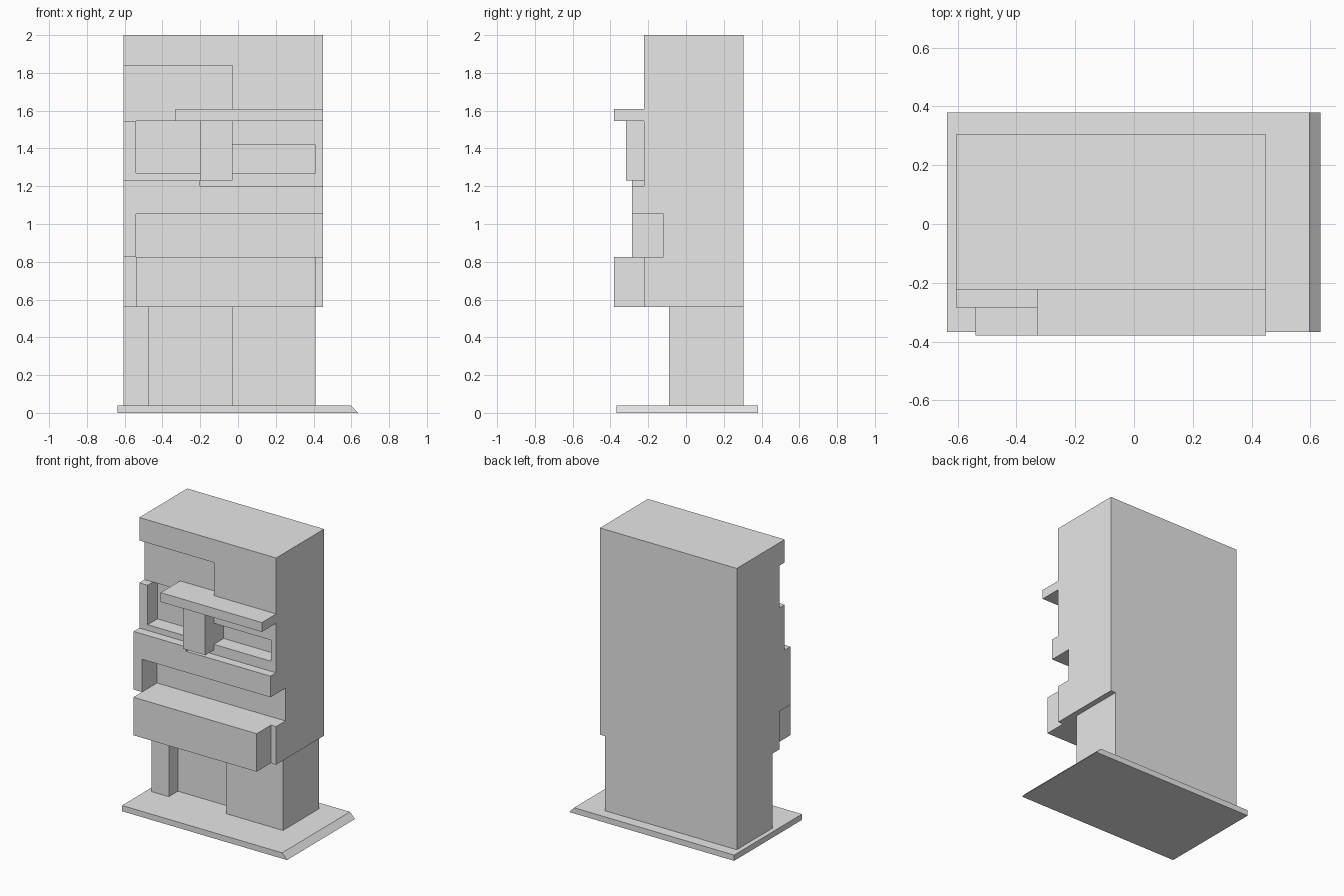
import bpy
import bmesh
from mathutils import Vector

default_cube = bpy.data.objects.get("Cube")
if default_cube:
    bpy.data.objects.remove(default_cube, do_unlink=True)

# Single plain grey material
GREY = (0.8, 0.8, 0.8, 1.0)
grey = bpy.data.materials.new("plain grey")
grey.use_nodes = True
grey.diffuse_color = GREY
grey.node_tree.nodes["Principled BSDF"].inputs["Base Color"].default_value = GREY

# Shared dimensions
LEFT, RIGHT = -0.605, 0.45
INNER_LEFT, INNER_RIGHT = -0.54, 0.41
POST_LEFT, POST_RIGHT = -0.20, -0.03
FRONT, BACK = -0.223, 0.305
NICHE, WINDOW = -0.165, -0.115
BASE_TOP, BODY_BOTTOM, COUNTER_TOP = 0.04, 0.56, 0.825
SHELF_BOTTOM, SHELF_TOP = 1.545, 1.61
OUT = 0.1  # how far cutters overshoot an open side


def prism(name, points, start, end, axis):
    """Extrude a 2D outline: axis 'z' takes (x, y) points, axis 'y' takes (x, z)."""
    def place(p, d):
        return Vector((p[0], p[1], d)) if axis == "z" else Vector((p[0], d, p[1]))

    bm = bmesh.new()
    face = bm.faces.new([bm.verts.new(place(p, start)) for p in points])
    result = bmesh.ops.extrude_face_region(bm, geom=[face])
    moved = [v for v in result["geom"] if isinstance(v, bmesh.types.BMVert)]
    bmesh.ops.translate(bm, verts=moved, vec=place((0, 0), end - start))
    bmesh.ops.recalc_face_normals(bm, faces=bm.faces)
    mesh = bpy.data.meshes.new(name)
    bm.to_mesh(mesh)
    bm.free()
    mesh.materials.append(grey)
    obj = bpy.data.objects.new(name, mesh)
    bpy.context.collection.objects.link(obj)
    return obj


def box(name, x, y, z):
    outline = [(x[0], y[0]), (x[1], y[0]), (x[1], y[1]), (x[0], y[1])]
    return prism(name, outline, z[0], z[1], "z")


def carve(target, name, x, y, z):
    """Cut a box-shaped recess out of the target."""
    cutter = box(name, x, y, z)
    cutter.hide_render = True
    mod = target.modifiers.new(name, "BOOLEAN")
    mod.operation = "DIFFERENCE"
    mod.solver = "EXACT"
    mod.object = cutter
    graph = bpy.context.evaluated_depsgraph_get()
    carved = bpy.data.meshes.new_from_object(target.evaluated_get(graph))
    target.modifiers.clear()
    target.data = carved
    bpy.data.objects.remove(cutter, do_unlink=True)


# Ground slab with one sloped end
prism("base_slab", [(-0.637, 0), (0.635, 0), (0.597, BASE_TOP), (-0.637, BASE_TOP)],
      -0.367, 0.38, "y")

# Ground floor with a sheltered entrance between two piers
prism("ground_floor", [(LEFT, -0.09), (-0.47, -0.09), (-0.47, 0.01), (POST_RIGHT, 0.01),
                       (POST_RIGHT, -0.09), (INNER_RIGHT, -0.09), (INNER_RIGHT, BACK),
                       (LEFT, BACK)], BASE_TOP, BODY_BOTTOM, "z")

# Main tower and its recesses
tower = box("main_tower", (LEFT, RIGHT), (FRONT, BACK), (BODY_BOTTOM, 2.0))
front_cut = FRONT - OUT
carve(tower, "upper_niche", (LEFT - OUT, POST_RIGHT), (front_cut, NICHE), (SHELF_BOTTOM, 1.84))
carve(tower, "left_window", (INNER_LEFT, POST_LEFT), (front_cut, WINDOW), (1.27, SHELF_BOTTOM))
carve(tower, "right_window", (POST_RIGHT, INNER_RIGHT), (front_cut, WINDOW), (1.27, 1.417))
carve(tower, "balcony_recess", (INNER_LEFT, RIGHT + OUT), (front_cut, -0.12), (COUNTER_TOP, 1.053))
carve(tower, "side_notch", (LEFT - OUT, INNER_LEFT), (front_cut, NICHE),
      (BODY_BOTTOM - OUT, COUNTER_TOP))

# Stepped band with a leg down its left end
prism("front_band", [(LEFT, COUNTER_TOP), (INNER_LEFT, COUNTER_TOP), (INNER_LEFT, 1.053),
                     (RIGHT, 1.053), (RIGHT, 1.2), (POST_LEFT, 1.2), (POST_LEFT, 1.23),
                     (LEFT, 1.23)], -0.285, FRONT, "y")

# Projecting balcony block
box("balcony", (INNER_LEFT, INNER_RIGHT), (-0.38, FRONT), (BODY_BOTTOM, COUNTER_TOP))

# Canopy and the post below it
prism("canopy", [(-0.33, -0.38), (RIGHT, -0.38), (RIGHT, FRONT), (POST_RIGHT, FRONT),
                 (POST_RIGHT, NICHE), (-0.33, NICHE)], SHELF_BOTTOM, SHELF_TOP, "z")
box("canopy_post", (POST_LEFT, POST_RIGHT), (-0.318, FRONT), (1.23, SHELF_BOTTOM))
